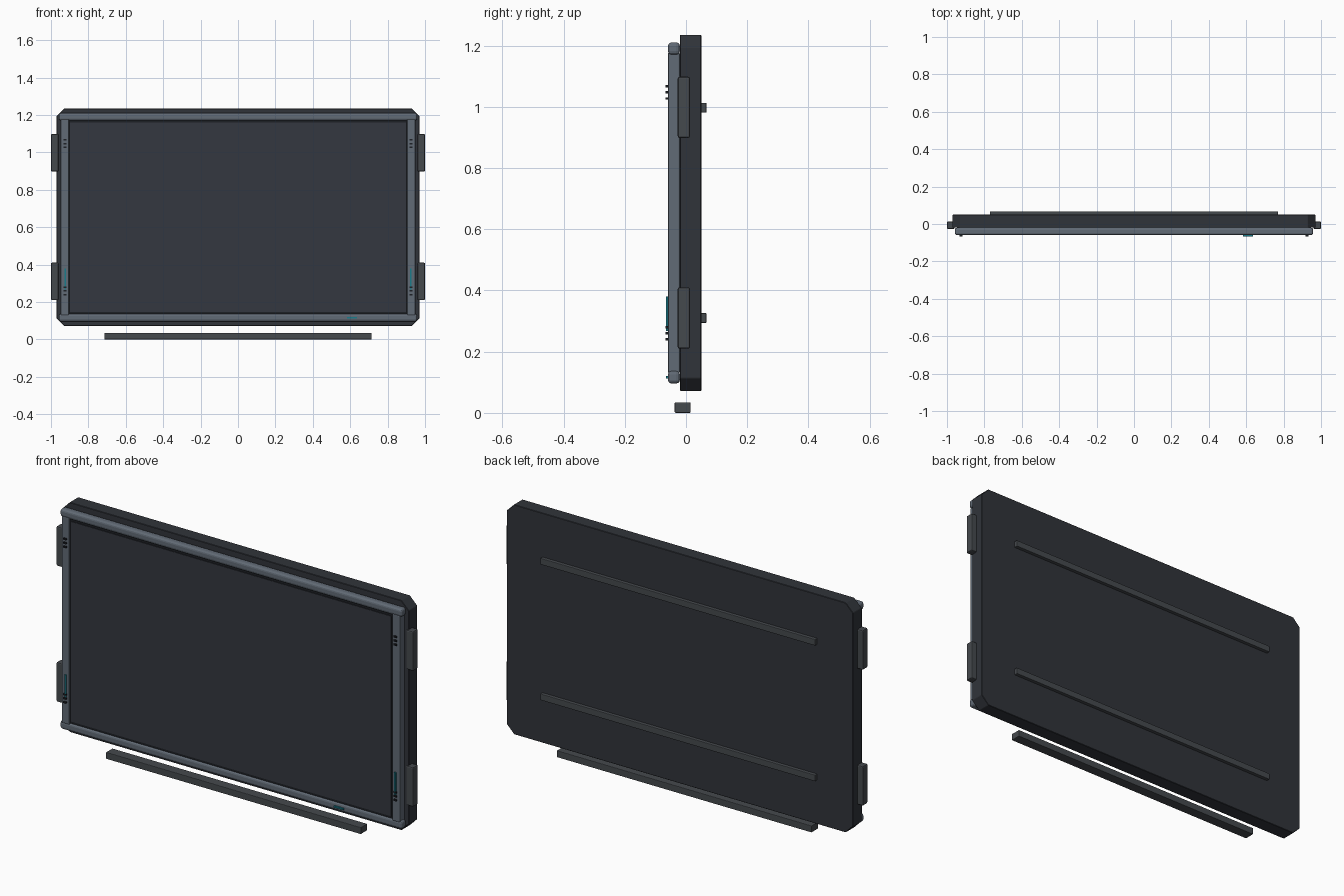
import bpy, bmesh

if "Cube" in bpy.data.objects:
    bpy.data.objects.remove(bpy.data.objects["Cube"])


def mat(name, rgb):
    m = bpy.data.materials.new(name)
    m.diffuse_color = (*rgb, 1)
    m.use_nodes = True
    m.node_tree.nodes["Principled BSDF"].inputs["Base Color"].default_value = m.diffuse_color
    return m


SHELL = mat("shell_dark", (0.03, 0.034, 0.042))
FRAME = mat("frame_slate", (0.12, 0.145, 0.18))
GLASS = mat("screen_dark", (0.034, 0.038, 0.05))
TRIM = mat("trim_grey", (0.06, 0.067, 0.075))
BLACK = mat("gasket_black", (0.012, 0.014, 0.018))
TEAL = mat("light_teal", (0.01, 0.2, 0.26))


def finish(name, bm, material, bevel=0, segments=2):
    bmesh.ops.recalc_face_normals(bm, faces=bm.faces)
    me = bpy.data.meshes.new(name)
    bm.to_mesh(me)
    bm.free()
    ob = bpy.data.objects.new(name, me)
    bpy.context.collection.objects.link(ob)
    me.materials.append(material)
    if bevel:
        mod = ob.modifiers.new("bevel", 'BEVEL')
        mod.width = bevel
        mod.segments = segments
    return ob


def box(name, x, y, z, material, bevel=0, segments=2):
    """Box from (min, max) ranges."""
    bm = bmesh.new()
    bmesh.ops.create_cube(bm, size=1)
    for v in bm.verts:
        v.co = [(a + b) / 2 + c * (b - a) for (a, b), c in zip((x, y, z), v.co)]
    return finish(name, bm, material, bevel, segments)


# back shell: rectangle with clipped corners, extruded in depth
bm = bmesh.new()
X, Z0, Z1, C = 0.97, 0.072, 1.235, 0.041
outline = [(-X + C, Z0), (X - C, Z0), (X, Z0 + C), (X, Z1 - C),
           (X - C, Z1), (-X + C, Z1), (-X, Z1 - C), (-X, Z0 + C)]
face = bm.faces.new([bm.verts.new((x, -0.02, z)) for x, z in outline])
ext = bmesh.ops.extrude_face_region(bm, geom=[face])
bmesh.ops.translate(bm, vec=(0, 0.07, 0),
                    verts=[g for g in ext["geom"] if isinstance(g, bmesh.types.BMVert)])
finish("back_shell", bm, SHELL, 0.002, 1)

# front frame bars
FY = (-0.059, -0.02)
box("frame_top", (-0.958, 0.958), FY, (1.17, 1.21), FRAME, 0.012, 3)
box("frame_bottom", (-0.958, 0.958), FY, (0.096, 0.137), FRAME, 0.012, 3)

# screen with thin dark gasket
box("screen_gasket", (-0.908, 0.908), (-0.052, -0.02), (0.135, 1.172), BLACK)
box("screen", (-0.897, 0.897), (-0.055, -0.03), (0.147, 1.16), GLASS)

for side, s in (("left", -1), ("right", 1)):
    def xr(a, b):
        return tuple(sorted((a * s, b * s)))

    box(f"frame_{side}", xr(0.904, 0.948), FY, (0.13, 1.177), FRAME, 0.004)
    # side grips
    for level, z in (("lower", 0.21), ("upper", 0.898)):
        box(f"grip_{side}_{level}", xr(0.96, 1.0), (-0.027, 0.013), (z, z + 0.2), TRIM, 0.006)
    # grille slots and light strip
    for i, z in enumerate((0.24, 0.26, 0.28, 1.027, 1.047, 1.067)):
        box(f"slot_{side}_{i}", xr(0.918, 0.933), (-0.067, -0.058), (z - 0.004, z + 0.004), BLACK)
    box(f"light_strip_{side}", xr(0.919, 0.928), (-0.065, -0.058), (0.267, 0.38), TEAL)

# status light on the lower bar
box("status_light", (0.582, 0.635), (-0.066, -0.057), (0.112, 0.12), TEAL)

# wall rails on the back
for level, z in (("lower", 0.31), ("upper", 0.997)):
    box(f"wall_rail_{level}", (-0.77, 0.77), (0.045, 0.067), (z - 0.016, z + 0.016), TRIM, 0.003)

# separate bar underneath
box("lower_bar", (-0.714, 0.714), (-0.037, 0.015), (0.0, 0.034), TRIM, 0.003)
